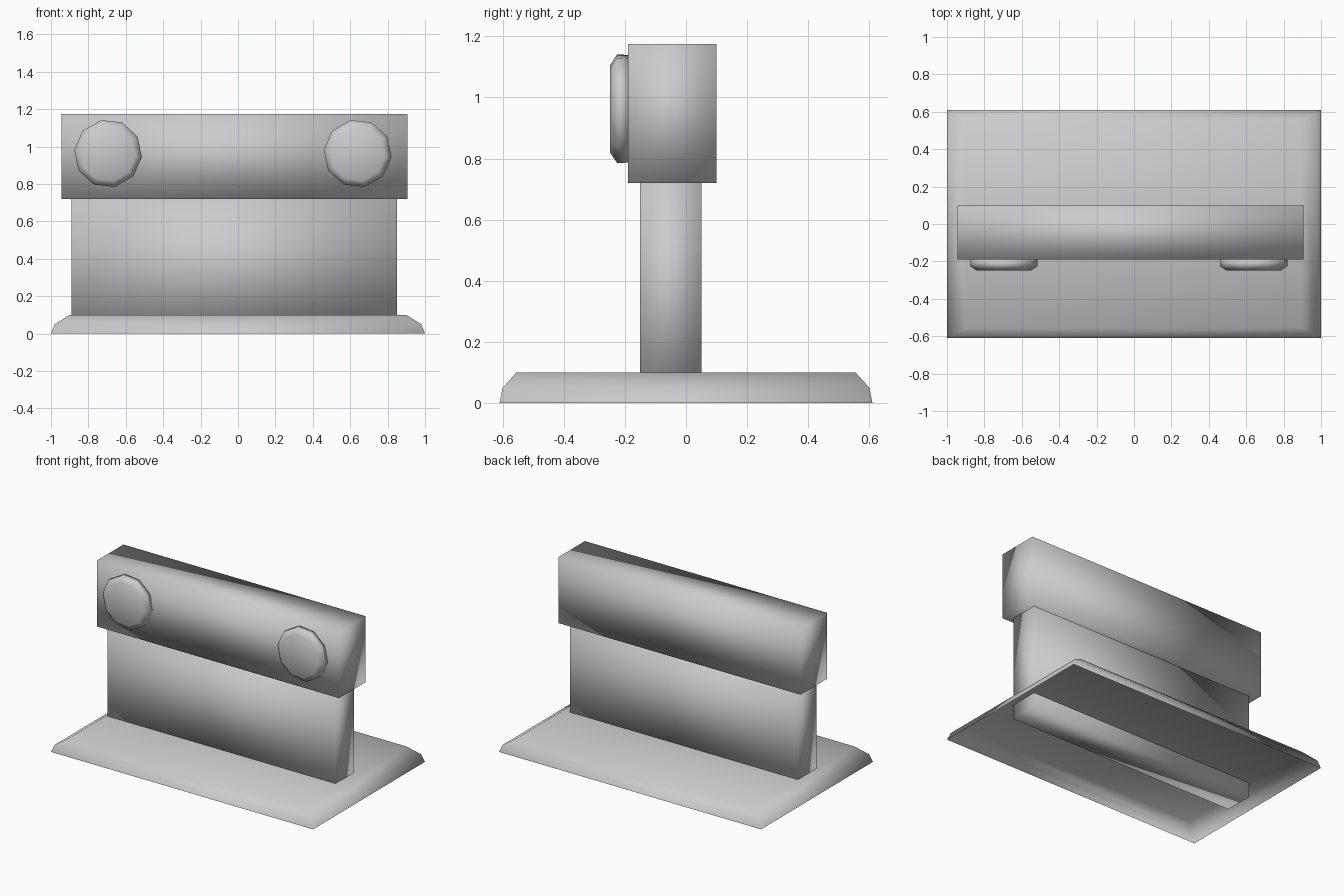
import bpy, bmesh, math

default = bpy.data.objects.get("Cube")
if default:
    bpy.data.objects.remove(default, do_unlink=True)

# Single plain grey
GREY = (0.6, 0.6, 0.6, 1.0)
grey = bpy.data.materials.new("plain_grey")
grey.use_nodes = True
grey.diffuse_color = GREY
grey.node_tree.nodes["Principled BSDF"].inputs["Base Color"].default_value = GREY


def loft(name, rings, cap_start=True, cap_end=True):
    """Bridge matching vertex rings into a softly shaded part."""
    bm = bmesh.new()
    loops = [[bm.verts.new(p) for p in ring] for ring in rings]
    for a, b in zip(loops, loops[1:]):
        for i in range(len(a)):
            j = (i + 1) % len(a)
            bm.faces.new((a[i], a[j], b[j], b[i]))
    if cap_start:
        bm.faces.new(loops[0][::-1])
    if cap_end:
        bm.faces.new(loops[-1])
    for face in bm.faces:
        face.smooth = True
    mesh = bpy.data.meshes.new(name)
    bm.to_mesh(mesh)
    bm.free()
    mesh.materials.append(grey)
    obj = bpy.data.objects.new(name, mesh)
    bpy.context.collection.objects.link(obj)
    return obj


def rectangle(x0, x1, y0, y1, z):
    return [(x0, y0, z), (x1, y0, z), (x1, y1, z), (x0, y1, z)]


def box(name, x0, x1, y0, y1, z0, z1):
    return loft(name, [rectangle(x0, x1, y0, y1, z) for z in (z0, z1)])


def decagon(cx, cz, radius, y):
    turns = [math.radians(36 * i - 6) for i in range(10)]
    return [(cx + radius * math.cos(t), y, cz + radius * math.sin(t)) for t in turns]


# Hollow base plate with sloped rim, open underneath
rim = [(1.0, 0.61, 0.0), (0.98, 0.6, 0.05), (0.9, 0.555, 0.1)]
loft("base_plate", [rectangle(-x, x, -y, y, z) for x, y, z in rim], cap_start=False)

# Upright panel reaching down through the base, and the head bar on top
box("upright_panel", -0.89, 0.85, -0.15, 0.05, 0.0, 0.74)
box("head_bar", -0.945, 0.905, -0.19, 0.10, 0.72, 1.175)

# Ten-sided chamfered knobs on the front of the bar
knob_profile = [(0.18, -0.19), (0.182, -0.225), (0.147, -0.248)]
for side, cx in (("right", -0.695), ("left", 0.64)):
    loft(side + "_knob", [decagon(cx, 0.963, r, y) for r, y in knob_profile])
